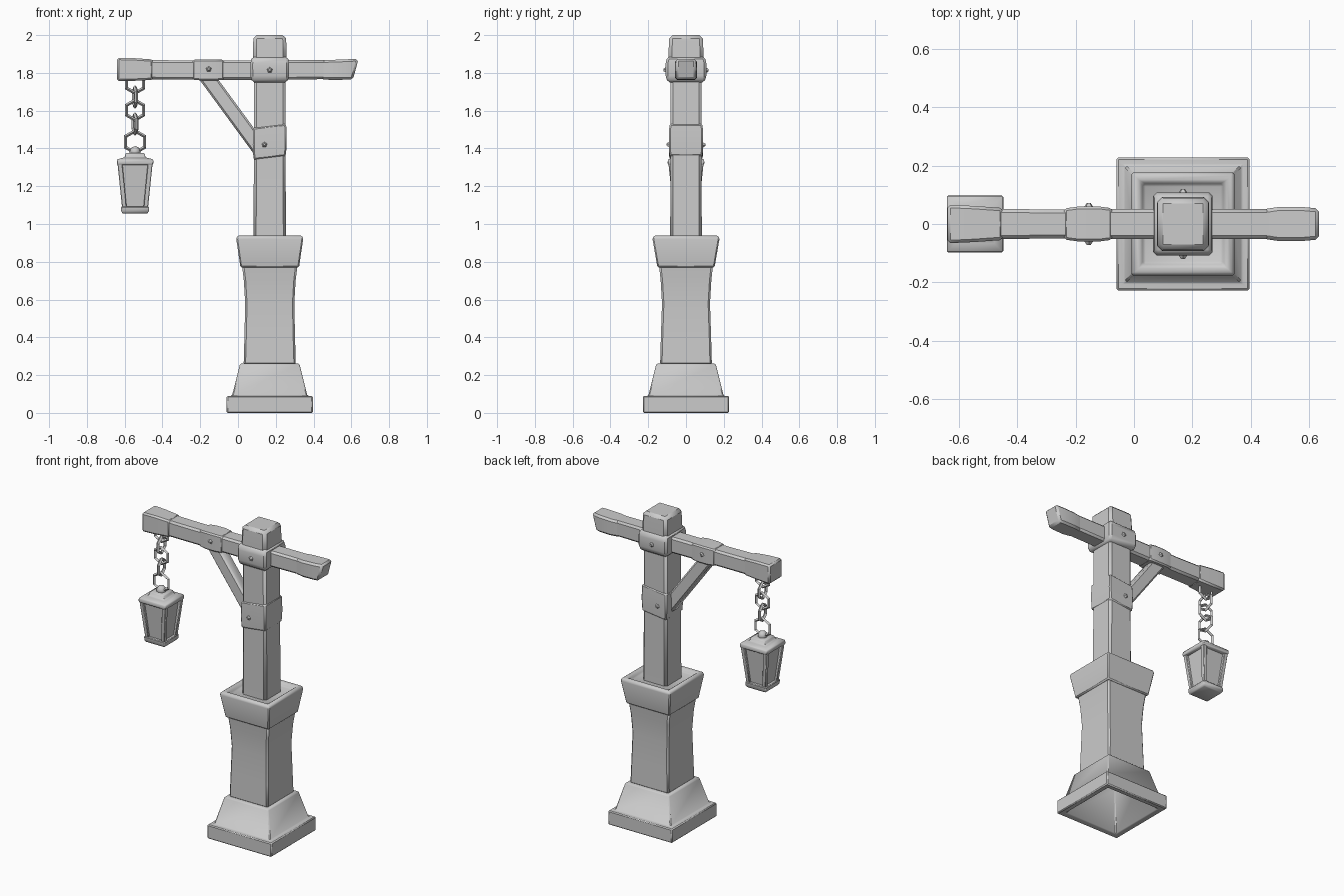
import bpy, bmesh
from math import pi, radians
from mathutils import Matrix

if "Cube" in bpy.data.objects:
    bpy.data.objects.remove(bpy.data.objects["Cube"])

PX = 0.168    # post centre line in x
LX = -0.545   # lantern centre line in x


def finish(obj, angle=40):
    bpy.ops.object.select_all(action='DESELECT')
    obj.select_set(True)
    bpy.context.view_layer.objects.active = obj
    bpy.ops.object.shade_smooth_by_angle(angle=radians(angle))
    return obj


def loft(name, rings, axis='z', bevel=0.012, cap_start=True):
    """Rectangular rings (t, half_a, half_b, centre_a, centre_b) joined along an axis."""
    bm = bmesh.new()
    loops = []
    for t, a, b, ca, cb in rings:
        loop = []
        for sa, sb in ((-1, -1), (1, -1), (1, 1), (-1, 1)):
            p, q = ca + sa * a, cb + sb * b
            loop.append(bm.verts.new((p, q, t) if axis == 'z' else (t, p, q)))
        loops.append(loop)
    for lo, hi in zip(loops, loops[1:]):
        for i in range(4):
            j = (i + 1) % 4
            bm.faces.new((lo[i], lo[j], hi[j], hi[i]))
    if cap_start:
        bm.faces.new(loops[0])
    bm.faces.new(loops[-1])
    bmesh.ops.recalc_face_normals(bm, faces=bm.faces)
    if bevel:
        edges = [e for e in bm.edges if len(e.link_faces) == 2 and e.calc_face_angle() > 0.6]
        bmesh.ops.bevel(bm, geom=edges, offset=bevel, segments=1, profile=0.5,
                        affect='EDGES', clamp_overlap=True)
    me = bpy.data.meshes.new(name)
    bm.to_mesh(me)
    bm.free()
    obj = bpy.data.objects.new(name, me)
    bpy.context.collection.objects.link(obj)
    return finish(obj)


def post_rings(*rows):
    return [(z, a, b, PX, 0) for z, a, b in rows]


def lantern_rings(*rows):
    return [(z, h, h, LX, 0) for z, h in rows]


def beam_rings(*rows):
    return [(x, a, b, 0, zc) for x, a, b, zc in rows]


# Stone foot, hollow underneath
loft("stone_foot", post_rings(
    (0.25, 0.13, 0.13), (0, 0.19, 0.19), (0, 0.228, 0.228), (0.09, 0.228, 0.228),
    (0.09, 0.20, 0.20), (0.26, 0.157, 0.157), (0.262, 0.13, 0.13)), bevel=0.006)

# Waisted stone pillar and its flared cap
loft("stone_pillar", post_rings(
    (0.255, 0.138, 0.137), (0.40, 0.134, 0.133), (0.58, 0.130, 0.127),
    (0.70, 0.137, 0.134), (0.79, 0.148, 0.144)), bevel=0.01)
loft("pillar_cap", post_rings(
    (0.77, 0.155, 0.151), (0.92, 0.177, 0.177), (0.938, 0.172, 0.172),
    (0.938, 0.145, 0.145), (0.915, 0.135, 0.135)), bevel=0.007)

# Wooden post, top block, and bands
loft("post", post_rings(
    (0.90, 0.086, 0.084), (1.35, 0.084, 0.082), (1.80, 0.083, 0.083)), bevel=0.014)
loft("post_top", post_rings(
    (1.80, 0.090, 0.094), (1.92, 0.089, 0.092), (2.0, 0.086, 0.088)), bevel=0.018)
loft("post_collar", post_rings(
    (1.75, 0.094, 0.098), (1.785, 0.102, 0.108), (1.85, 0.102, 0.108),
    (1.885, 0.096, 0.10)), bevel=0.012)
band = loft("brace_band", post_rings(
    (1.35, 0.086, 0.088), (1.43, 0.090, 0.091), (1.52, 0.087, 0.088)), bevel=0.008)
for v in band.data.vertices:
    v.co.z += 0.12 * (v.co.x - PX)

# Cross beam and its fittings
loft("cross_beam", beam_rings(
    (-0.60, 0.053, 0.052, 1.818), (-0.30, 0.050, 0.051, 1.815),
    (0.16, 0.052, 0.052, 1.815), (0.55, 0.052, 0.050, 1.818)), axis='x', bevel=0.012)
loft("beam_end_left", beam_rings(
    (-0.64, 0.066, 0.062, 1.818), (-0.55, 0.062, 0.060, 1.818),
    (-0.45, 0.055, 0.054, 1.817)), axis='x', bevel=0.01)
tip = loft("beam_end_right", beam_rings(
    (0.44, 0.050, 0.051, 1.816), (0.50, 0.059, 0.053, 1.816),
    (0.58, 0.058, 0.054, 1.818), (0.635, 0.053, 0.055, 1.820)), axis='x', bevel=0.012)
for v in tip.data.vertices:
    if v.co.x > 0.6:
        v.co.x -= max(0, 1.86 - v.co.z) * 0.28
loft("beam_band", beam_rings(
    (-0.24, 0.053, 0.053, 1.816), (-0.19, 0.060, 0.056, 1.816),
    (-0.12, 0.060, 0.056, 1.816), (-0.075, 0.054, 0.053, 1.816)), axis='x', bevel=0.008)

# Diagonal brace
loft("brace", [(1.37, 0.050, 0.036, 0.135, 0), (1.79, 0.050, 0.036, -0.173, 0)], bevel=0.01)

# Rivets on both faces of each band
for n, x, y, z in (("beam_band", -0.155, 0.060, 1.82), ("collar", PX, 0.108, 1.815),
                   ("brace_band", 0.14, 0.090, 1.42)):
    for side in (-1, 1):
        bpy.ops.mesh.primitive_cone_add(vertices=5, radius1=0.018, radius2=0.007, depth=0.016,
                                        location=(x, side * (y + 0.004), z),
                                        rotation=(-side * pi / 2, 0, 0))
        bpy.context.object.name = f"{n}_rivet"
        finish(bpy.context.object)

# Chain of six-sided links, alternately turned
for i, (z, r, turn) in enumerate(((1.745, 0.052, 90), (1.672, 0.052, 8), (1.603, 0.052, 90),
                                  (1.530, 0.052, 12), (1.435, 0.058, 90))):
    bpy.ops.mesh.primitive_torus_add(major_segments=6, minor_segments=4,
                                     major_radius=r, minor_radius=0.010)
    link = bpy.context.object
    link.name = f"chain_link_{i + 1}"
    link.data.transform(Matrix.Translation((LX, 0, z)) @ Matrix.Rotation(radians(turn), 4, 'Z')
                        @ Matrix.Rotation(pi / 2, 4, 'Y'))
    finish(link)

# Lantern: knob, roof, glass, corner bars, base
bpy.ops.mesh.primitive_uv_sphere_add(segments=8, ring_count=5, radius=0.03, location=(LX, 0, 1.382))
bpy.context.object.name = "lantern_knob"
finish(bpy.context.object, 60)
loft("lantern_roof", lantern_rings(
    (1.312, 0.094), (1.322, 0.097), (1.342, 0.096), (1.35, 0.066), (1.353, 0.056),
    (1.376, 0.050)), bevel=0.004)
loft("lantern_glass", lantern_rings((1.08, 0.054), (1.32, 0.076)), bevel=0)
for sx in (-1, 1):
    for sy in (-1, 1):
        loft("lantern_corner_bar", [
            (1.08, 0.012, 0.012, LX + sx * 0.056, sy * 0.056),
            (1.32, 0.013, 0.013, LX + sx * 0.080, sy * 0.080)], bevel=0.003)
loft("lantern_base", lantern_rings((1.055, 0.066), (1.068, 0.073), (1.092, 0.074)), bevel=0.004)
